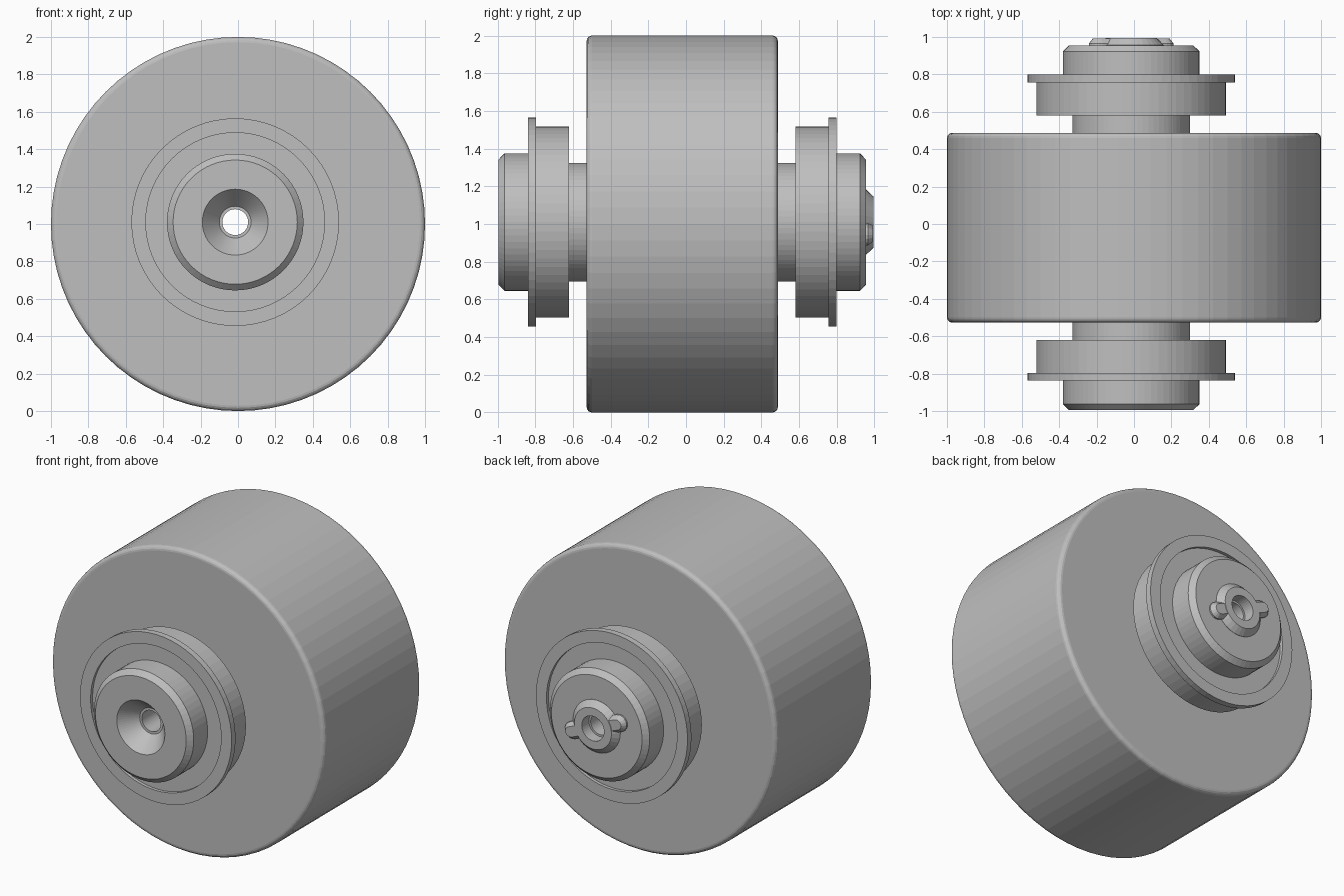
import bpy, bmesh, math

if "Cube" in bpy.data.objects:
    bpy.data.objects.remove(bpy.data.objects["Cube"])

AX, AZ, MY = -0.015, 1.01, -0.02      # shaft axis and mid plane along y
KEY_TILT = math.radians(22)

steel = bpy.data.materials.new("steel_grey")
steel.diffuse_color = (0.52, 0.52, 0.52, 1)
steel.use_nodes = True
steel.node_tree.nodes["Principled BSDF"].inputs["Base Color"].default_value = steel.diffuse_color


def finish(name, bm):
    bmesh.ops.recalc_face_normals(bm, faces=bm.faces)
    me = bpy.data.meshes.new(name)
    bm.to_mesh(me)
    bm.free()
    me.materials.append(steel)
    ob = bpy.data.objects.new(name, me)
    bpy.context.collection.objects.link(ob)
    return ob


def lathe(name, profile, cx, cz, n=64):
    """Turn a closed (radius, y) profile about an axis along y."""
    bm = bmesh.new()
    rings = []
    for i in range(n):
        a = 2 * math.pi * i / n
        rings.append([bm.verts.new((cx + r * math.sin(a), MY + y, cz + r * math.cos(a)))
                      for r, y in profile])
    m = len(profile)
    for i in range(n):
        p, q = rings[i], rings[(i + 1) % n]
        for j in range(m):
            k = (j + 1) % m
            bm.faces.new((p[j], p[k], q[k], q[j]))
    return finish(name, bm)


# Wide roller with rounded rims
H, B = 0.507, 0.028
rim = [(1 - B + B * math.sin(t), H - B + B * math.cos(t))
       for t in (math.pi / 2 * i / 4 for i in range(5))]
roller = [(0.25, -H)] + [(r, -y) for r, y in rim] + rim[::-1] + [(0.25, H)]
lathe("roller", roller, 0, 1, 72)

# Stepped shaft with chamfered ends, countersunk front and through bore
half = [(0.315, 0.70), (0.365, 0.70), (0.365, 0.943), (0.332, 0.975)]
shaft = ([(0.176, -0.975)] + [(r, -y) for r, y in half[::-1]] + half
         + [(0.082, 0.975), (0.082, 0.94), (0.069, 0.94), (0.069, -0.865), (0.085, -0.865)])
lathe("shaft", shaft, AX, AZ)

# Flanged bearings on both sides, face recessed inside the flange
for name, s in (("front_bearing", -1), ("back_bearing", 1)):
    ring = [(0.31, 0.60), (0.507, 0.60), (0.507, 0.777), (0.555, 0.777),
            (0.555, 0.818), (0.478, 0.818), (0.478, 0.797), (0.31, 0.797)]
    lathe(name, [(r, s * y) for r, y in ring], AX, AZ)

# Tapered boss ring around the back hole
lathe("boss_ring", [(0.082, 0.97), (0.173, 0.97), (0.173, 0.976),
                    (0.136, 1.015), (0.082, 1.015)], AX, AZ, 32)


# Two round-ended tapered ears on the boss
def ear(name, angle):
    bm = bmesh.new()
    layers = []
    for y, r in ((0.97, 0.055), (0.985, 0.055), (1.013, 0.033)):
        pts = [(0.11, r)] + [(0.185 + r * math.cos(t), r * math.sin(t))
                             for t in (math.pi / 2 - math.pi * i / 8 for i in range(9))]
        pts.append((0.11, -r))
        ca, sa = math.cos(angle), math.sin(angle)
        layers.append([bm.verts.new((AX + u * ca - v * sa, MY + y, AZ + u * sa + v * ca))
                       for u, v in pts])
    for lo, hi in zip(layers, layers[1:]):
        for i in range(len(lo)):
            k = (i + 1) % len(lo)
            bm.faces.new((lo[i], lo[k], hi[k], hi[i]))
    bm.faces.new(layers[0])
    bm.faces.new(layers[-1])
    finish(name, bm)


ear("boss_ear_left", math.pi - KEY_TILT)
ear("boss_ear_right", -KEY_TILT)
